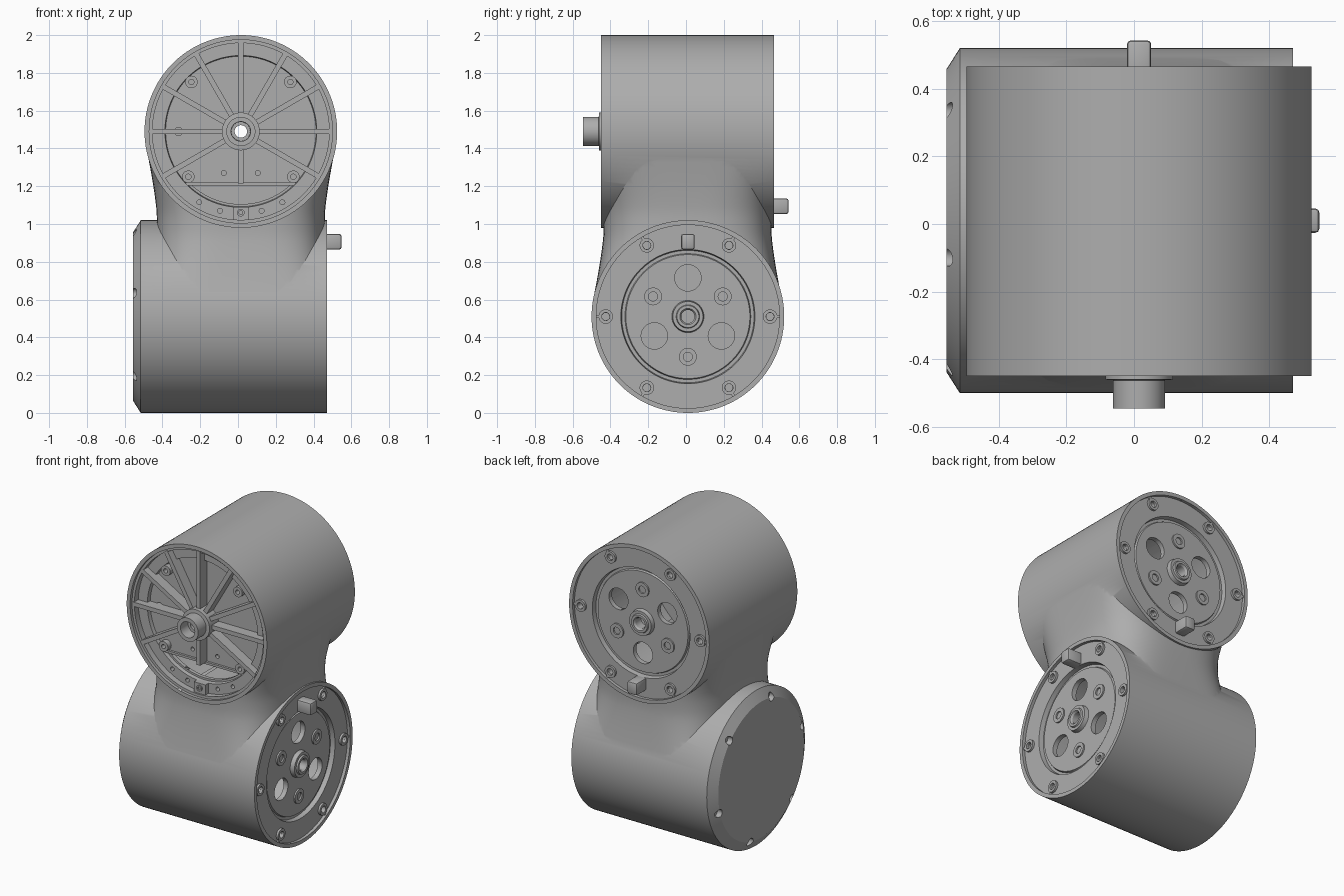
import bpy, bmesh, math
from mathutils import Matrix, Vector

if "Cube" in bpy.data.objects:
    bpy.data.objects.remove(bpy.data.objects["Cube"], do_unlink=True)

grey = bpy.data.materials.new("satin grey")
grey.use_nodes = True
grey.diffuse_color = (0.42, 0.42, 0.42, 1)
grey.node_tree.nodes["Principled BSDF"].inputs["Base Color"].default_value = (0.42, 0.42, 0.42, 1)


def frame(origin, x, y, z):
    """Local frame whose z axis points out of an end face."""
    m = Matrix((x, y, z)).transposed().to_4x4()
    m.translation = Vector(origin)
    return m


X, Y, Z = Vector((1, 0, 0)), Vector((0, 1, 0)), Vector((0, 0, 1))
SIDE = frame((0.47, 0.01, 0.51), Y, Z, X)
BACK = frame((0.015, 0.465, 1.49), X, -Z, Y)
FRONT = frame((0.015, -0.45, 1.49), X, Z, -Y)


def finish(bm, name, m):
    bmesh.ops.remove_doubles(bm, verts=bm.verts, dist=1e-5)
    bmesh.ops.recalc_face_normals(bm, faces=bm.faces)
    bm.transform(m)
    mesh = bpy.data.meshes.new(name)
    bm.to_mesh(mesh)
    bm.free()
    mesh.materials.append(grey)
    ob = bpy.data.objects.new(name, mesh)
    bpy.context.collection.objects.link(ob)
    return ob


def lathe(name, profile, m, at=(0, 0), segs=32):
    """Spin a closed (radius, height) outline round the local z axis."""
    bm = bmesh.new()
    rings = []
    for i in range(segs):
        a = math.tau * i / segs
        rings.append([bm.verts.new((at[0] + r * math.cos(a), at[1] + r * math.sin(a), h))
                      for r, h in profile])
    for i in range(segs):
        p, q = rings[i], rings[(i + 1) % segs]
        for j in range(len(profile)):
            k = (j + 1) % len(profile)
            if profile[j][0] or profile[k][0]:
                bm.faces.new((p[j], q[j], q[k], p[k]))
    return finish(bm, name, m)


def disc(name, r, lo, hi, m, at=(0, 0), segs=32):
    return lathe(name, [(0, lo), (r, lo), (r, hi), (0, hi)], m, at, segs)


def ring(name, r_in, r_out, lo, hi, m, at=(0, 0), segs=32):
    return lathe(name, [(r_in, lo), (r_out, lo), (r_out, hi), (r_in, hi)], m, at, segs)


def box(name, lo, hi, m, turn=0):
    bm = bmesh.new()
    bmesh.ops.create_cube(bm, size=1)
    lo, hi = Vector(lo), Vector(hi)
    for v in bm.verts:
        v.co = [(lo[i] + hi[i]) / 2 + v.co[i] * (hi[i] - lo[i]) for i in range(3)]
    return finish(bm, name, m @ Matrix.Rotation(turn, 4, "Z"))


def select(obs):
    bpy.ops.object.select_all(action="DESELECT")
    for o in obs:
        o.select_set(True)
    bpy.context.view_layer.objects.active = obs[0]


def combine(target, others, operation):
    for other in others:
        other.hide_render = True
        mod = target.modifiers.new("cut", "BOOLEAN")
        mod.operation, mod.object, mod.solver = operation, other, "EXACT"
        select([target])
        bpy.ops.object.modifier_apply(modifier=mod.name)
        bpy.data.objects.remove(other, do_unlink=True)


def join(obs):
    select(obs)
    bpy.ops.object.join()
    smooth(obs[0])


def smooth(ob):
    select([ob])
    bpy.ops.object.shade_smooth_by_angle(angle=math.radians(30))


def polar(r, degrees):
    a = math.radians(degrees)
    return r * math.cos(a), r * math.sin(a)


def neck_blend():
    """Rounded-square neck that flares into each cylinder."""
    bm = bmesh.new()
    rings, steps, segs = [], 24, 96

    def width(d):
        return 0.445 + 0.045 * max(0, (d - 0.05) / 0.3) ** 1.3

    for s in range(steps + 1):
        d = -0.36 + 0.72 * s / steps
        power = 2 / (3.2 + 18 * d * d)
        row = []
        for i in range(segs):
            a = math.tau * (i + 0.5) / segs
            c, n = math.cos(a), math.sin(a)
            row.append(bm.verts.new((
                0.015 + width(d) * math.copysign(abs(c) ** power, c),
                0.008 + width(-d) * math.copysign(abs(n) ** power, n), 1 + d)))
        rings.append(row)
    for p, q in zip(rings, rings[1:]):
        for i in range(segs):
            k = (i + 1) % segs
            bm.faces.new((p[i], p[k], q[k], q[i]))
    bm.faces.new(rings[0])
    bm.faces.new(rings[-1])
    return finish(bm, "neck", Matrix())


# Body: lower cylinder with chamfered closed end, upper cylinder, neck
body = lathe("body_shell", [(0, -1.025), (0.447, -1.025), (0.51, -0.985), (0.51, 0), (0, 0)],
             SIDE, segs=128)
upper = disc("upper_cylinder", 0.51, -0.915, 0, BACK, segs=128)
combine(body, [upper, neck_blend()], "UNION")
cuts = [disc("lower_cavity", 0.485, -0.96, 0.1, SIDE, segs=128),
        disc("upper_cavity", 0.485, -1.1, 0.1, BACK, segs=128)]
cuts += [disc("cap_notch", 0.026, -1.1, -0.99, SIDE, polar(0.45, 44 + 60 * k), 20)
         for k in range(6)]
combine(body, cuts, "DIFFERENCE")
smooth(body)


def drive_plate(name, m):
    """Recessed end plate with hub, round openings, screws and a locating pin."""
    plate = lathe(name, [(0.035, -0.07), (0.487, -0.07), (0.487, -0.02), (0.355, -0.02),
                         (0.35, -0.05), (0.333, -0.05), (0.328, -0.038), (0.085, -0.038),
                         (0.08, -0.01), (0.062, -0.01), (0.058, 0), (0.043, 0),
                         (0.035, -0.012)], m, segs=128)
    holes = [disc("opening", 0.07, -0.2, 0.1, m, polar(0.205, a)) for a in (90, 210, 330)]
    holes += [disc("screw_hole", 0.02, -0.05, 0.1, m, polar(0.435, 60 * k), 20) for k in range(6)]
    combine(plate, holes, "DIFFERENCE")
    parts = [plate]
    for k in range(6):
        parts.append(ring("screw_boss", 0.021, 0.038, -0.03, -0.006, m, polar(0.435, 60 * k)))
        parts.append(box("screw_rib", (0.47, -0.008, -0.03), (0.488, 0.008, -0.01), m,
                         math.radians(60 * k)))
    for a in (30, 150, 270):
        parts.append(ring("inner_boss", 0.024, 0.047, -0.05, -0.028, m, polar(0.213, a)))
    pin = box("locating_pin", (-0.036, 0.355, -0.05), (0.036, 0.437, 0.078), m)
    bevel = pin.modifiers.new("bevel", "BEVEL")
    bevel.width, bevel.segments = 0.012, 2
    select([pin])
    bpy.ops.object.modifier_apply(modifier=bevel.name)
    join(parts + [pin])


drive_plate("side_drive_plate", SIDE)
drive_plate("back_drive_plate", BACK)

# Spoked front wheel: stepped floor, with an open segment below a chord
wheel = lathe("spoked_wheel", [(0.06, -0.11), (0.487, -0.11), (0.487, -0.06), (0.402, -0.06),
                               (0.398, -0.085), (0.06, -0.085)], FRONT, segs=128)
segment = disc("segment_cutter", 0.385, -0.3, 0.1, FRONT, segs=96)
combine(segment, [box("keep_above", (-1, -0.275, -1), (1, 1, 1), FRONT)], "DIFFERENCE")
drills = [segment, disc("drill", 0.022, -0.3, 0.1, FRONT, (-0.33, 0))]
for s in (-1, 1):
    for x, y in ((0.09, -0.22), (0.11, -0.42), (0.22, -0.375)):
        drills.append(disc("drill", 0.013, -0.3, 0.1, FRONT, (s * x, y), 16))
combine(wheel, drills, "DIFFERENCE")
parts = [wheel, ring("rim_lip", 0.468, 0.487, -0.1, -0.02, FRONT, segs=128)]

# Spokes every 30 degrees, leaving out the two that would cross the opening
for k in range(12):
    if k not in (8, 10):
        reach = 0.275 if k == 9 else 0.475
        parts.append(box("spoke", (0.06, -0.014, -0.1), (reach, 0.014, -0.015), FRONT,
                         math.radians(30 * k)))
parts.append(box("chord_rib", (-0.29, -0.285, -0.11), (0.29, -0.27, -0.07), FRONT))
parts.append(box("bottom_block", (-0.042, -0.47, -0.1), (0.042, -0.40, -0.03), FRONT))
parts.append(ring("block_boss", 0.01, 0.02, -0.05, -0.022, FRONT, (0, -0.43)))
for s in (-1, 1):
    for x, y in ((0.262, 0.262), (0.278, -0.24)):
        parts.append(ring("wheel_boss", 0.014, 0.033, -0.1, -0.05, FRONT, (s * x, y)))

# Hub tube that stands out of the wheel
parts.append(lathe("hub", [(0.033, -0.13), (0.1, -0.13), (0.1, 0.01), (0.077, 0.012),
                           (0.077, 0.095), (0.052, 0.095), (0.05, 0.02), (0.033, 0.02)],
                   FRONT, segs=48))
join(parts)
